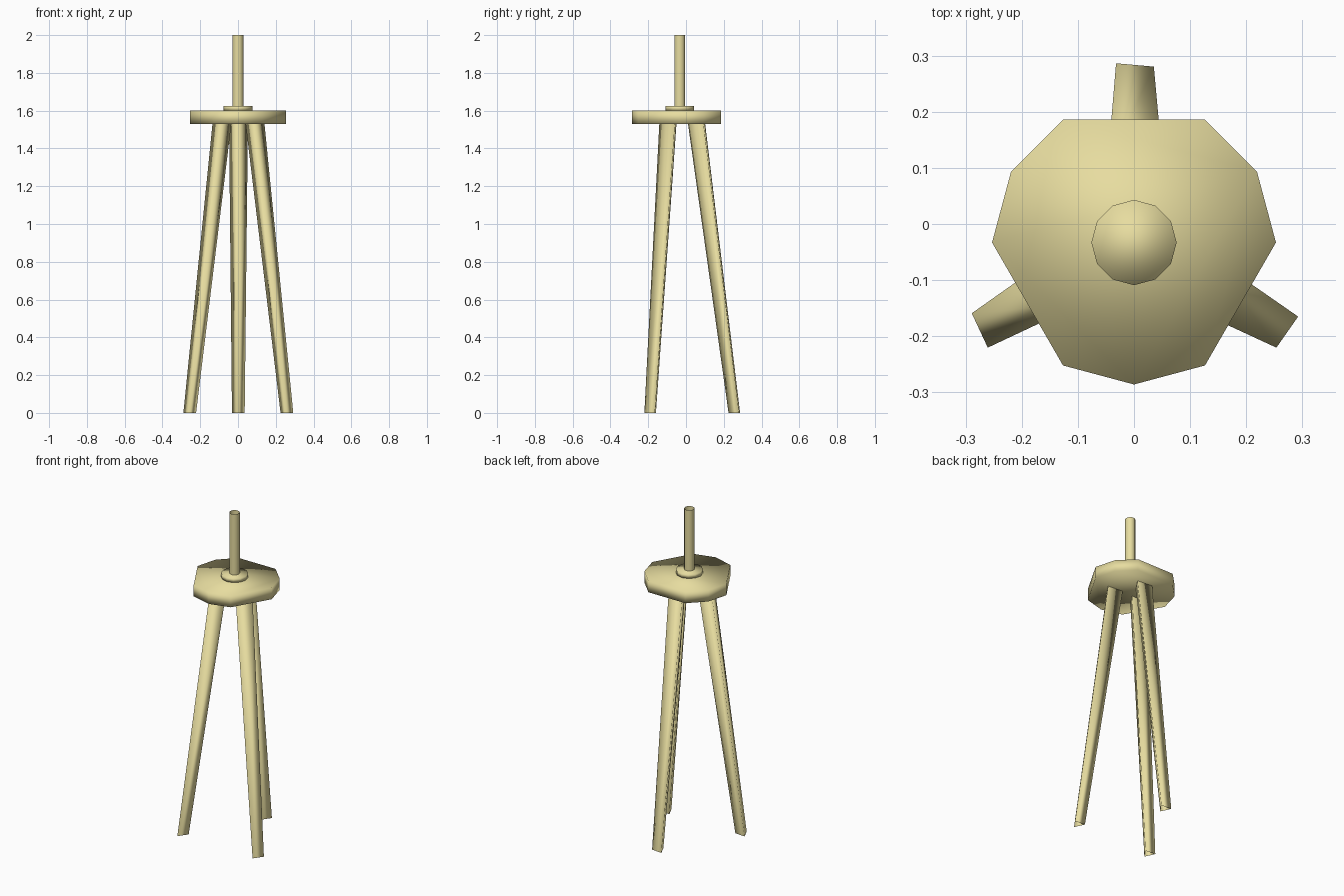
import bpy, bmesh
from math import radians, cos, sin

if "Cube" in bpy.data.objects:
    bpy.data.objects.remove(bpy.data.objects["Cube"])

CY = -0.033  # the three-fold axis sits slightly off the bounding-box centre

mat = bpy.data.materials.new("pale_wood")
mat.diffuse_color = (0.80, 0.72, 0.35, 1)
mat.use_nodes = True
mat.node_tree.nodes["Principled BSDF"].inputs["Base Color"].default_value = mat.diffuse_color


def ring(angles, r, z, cx=0.0, cy=CY):
    return [(cx + r * cos(radians(a)), cy + r * sin(radians(a)), z) for a in angles]


def loft(name, low, high, cap_low=True, cap_high=True):
    """Join two matching rings into a smooth-shaded prism, optionally capped."""
    bm = bmesh.new()
    a = [bm.verts.new(p) for p in low]
    b = [bm.verts.new(p) for p in high]
    n = len(a)
    for i in range(n):
        j = (i + 1) % n
        bm.faces.new((a[i], a[j], b[j], b[i]))
    if cap_low:
        bm.faces.new(a[::-1])
    if cap_high:
        bm.faces.new(b)
    for f in bm.faces:
        f.smooth = True
    mesh = bpy.data.meshes.new(name)
    bm.to_mesh(mesh)
    bm.free()
    mesh.materials.append(mat)
    ob = bpy.data.objects.new(name, mesh)
    bpy.context.collection.objects.link(ob)
    return ob


dozen = range(0, 360, 30)

# Top plate: twelve-gon with three corners cut off above the legs
plate = [a for a in dozen if a not in (90, 210, 330)]
loft("top_plate", ring(plate, 0.253, 1.53), ring(plate, 0.253, 1.60))

# Mounting collar and open tube post
loft("collar", ring(dozen, 0.076, 1.60), ring(dozen, 0.076, 1.625))
loft("post", ring(dozen, 0.029, 1.62), ring(dozen, 0.029, 2.0), False, False)

# Three splayed triangular legs, tapering to the foot, slightly twisted
for name, a in (("back_leg", 90), ("left_leg", 210), ("right_leg", 330)):
    tri = [a - 5 + k for k in (60, 180, 300)]
    c, s = cos(radians(a)), sin(radians(a))
    foot = ring(tri, 0.039, 0.0, 0.297 * c, CY + 0.297 * s)
    head = ring(tri, 0.058, 1.54, 0.100 * c, CY + 0.100 * s)
    loft(name, foot, head, False, True)
